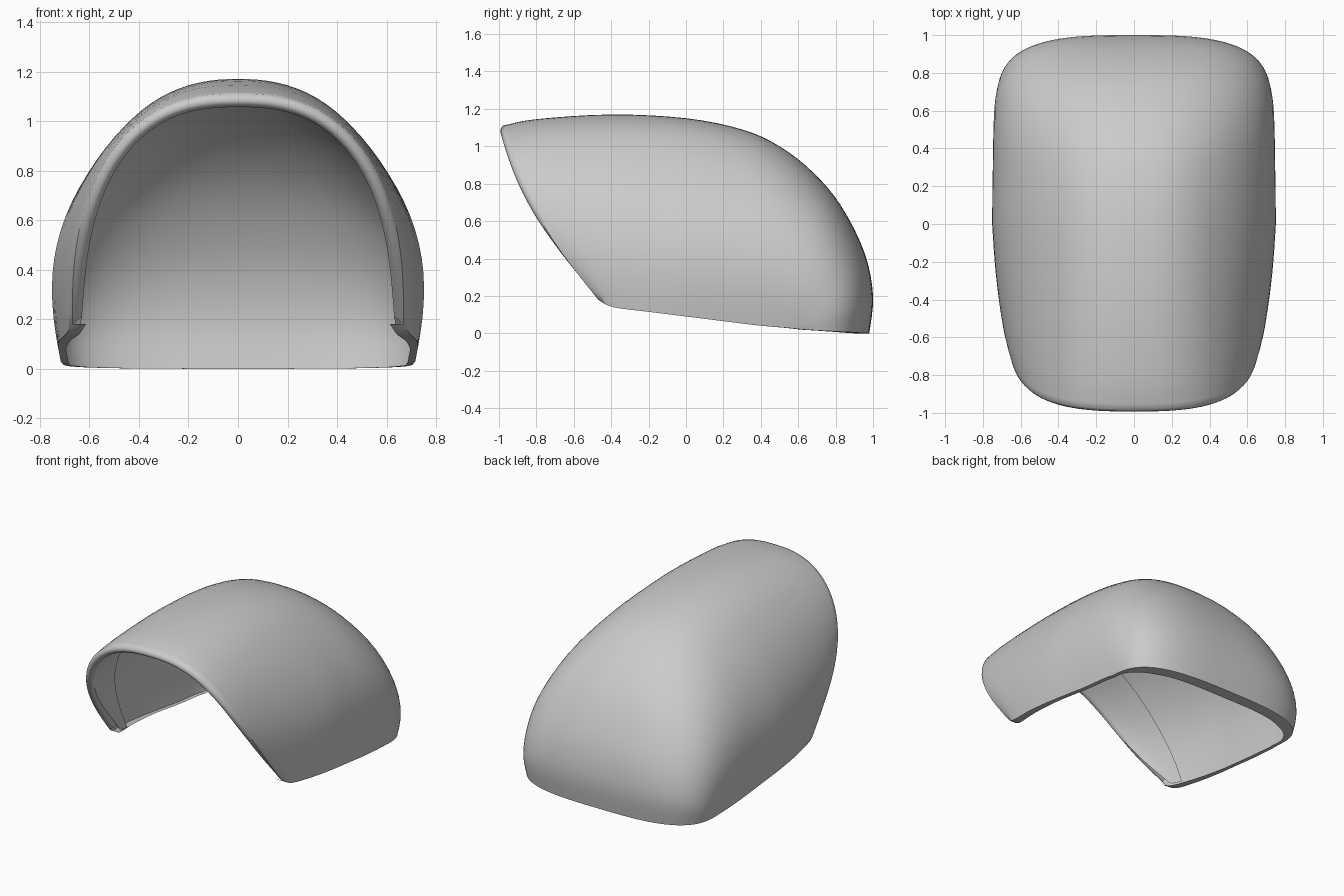
import bpy, bmesh, math
from mathutils import Vector

if "Cube" in bpy.data.objects:
    bpy.data.objects.remove(bpy.data.objects["Cube"])

# Arch stations fanned from the front opening to the back bottom edge:
# (side y, side z, half width, crown y, crown z, squareness)
STATIONS = [
    (-0.47, 0.18, 0.665, -0.98, 1.11, 2.5),
    (-0.39, 0.14, 0.685, -0.80, 1.145, 2.4),
    (-0.20, 0.115, 0.705, -0.40, 1.17, 2.3),
    (0.00, 0.09, 0.71, 0.00, 1.15, 2.3),
    (0.20, 0.065, 0.71, 0.30, 1.09, 2.35),
    (0.36, 0.045, 0.71, 0.50, 1.00, 2.45),
    (0.47, 0.035, 0.71, 0.68, 0.86, 2.55),
    (0.53, 0.03, 0.71, 0.83, 0.68, 2.7),
    (0.57, 0.026, 0.708, 0.955, 0.43, 2.9),
    (0.60, 0.023, 0.706, 1.00, 0.20, 3.1),
    (0.62, 0.02, 0.703, 0.98, 0.0, 3.1),
]
STEPS, ACROSS = 4, 56
LIP_ROWS = 6            # how far the folded front lip runs back inside


def spline(a, b, c, d, t):
    return 0.5 * (2 * b + (c - a) * t + (2 * a - 5 * b + 4 * c - d) * t * t
                  + (3 * b - a - 3 * c + d) * t ** 3)


def station(v):
    i = min(int(v), len(STATIONS) - 2)
    rows = [STATIONS[min(max(i + k, 0), len(STATIONS) - 1)] for k in (-1, 0, 1, 2)]
    return [spline(*col, v - i) for col in zip(*rows)]


def arch(v):
    yb, zb, w, yt, zt, p = station(v)
    front = max(0, 1 - v / 3)               # front edge bows forward, swells less
    pts = []
    for j in range(ACROSS + 1):
        a = math.pi * j / ACROSS
        c, s = math.cos(a), max(0, math.sin(a))
        r = (abs(c) ** p + s ** p) ** (-1 / p)
        s *= r
        z = zb + (zt - zb) * s
        swell = 1 + 0.085 * (1 - 0.9 * front) * math.sin(math.pi * min(max(z, 0), 1))
        y = yb + (yt - yb) * s - 0.075 * front * math.sin(math.pi * min(s, 1))
        pts.append((w * c * r * swell, y, z))
    return pts


# Hood surface
bm = bmesh.new()
n = (len(STATIONS) - 1) * STEPS
grid = [[bm.verts.new(p) for p in arch(i / STEPS)] for i in range(n + 1)]


def skin(rows):
    for r0, r1 in zip(rows, rows[1:]):
        for j in range(len(r0) - 1):
            bm.faces.new((r0[j], r0[j + 1], r1[j + 1], r1[j]))


skin(grid)
bm.normal_update()
if grid[n // 3][ACROSS // 2].normal.z < 0:
    bmesh.ops.reverse_faces(bm, faces=bm.faces[:])
    bm.normal_update()
normals = [[v.normal.copy() for v in row] for row in grid]

# Rounded front edge folding back into an inner lip
nose = []
for k in (0.25, 0.5, 0.75):
    push = 0.02 * math.sin(math.pi * k)
    nose.append([bm.verts.new(a.co - m * 0.055 * k + (a.co - b.co).normalized() * push)
                 for a, b, m in zip(grid[0], grid[1], normals[0])])
lip = [[bm.verts.new(v.co - m * 0.055) for v, m in zip(grid[i], normals[i])]
       for i in range(LIP_ROWS + 1)]
skin([grid[0]] + nose + lip)

# Flat flange turned inward along the bottom edge, deeper at the back
edge = [row[0] for row in grid] + grid[n][1:] + [row[-1] for row in grid[-2::-1]]
turned = []
for v in edge:
    back = min(max((v.co.y - 0.7) / 0.2, 0), 1)
    front = min(max((0.1 - v.co.y) / 0.5, 0), 1)
    inward = Vector((-v.co.x, -max(0, v.co.y - 0.4) * 1.5, 0)).normalized()
    turned.append(bm.verts.new(v.co + inward * (0.03 + 0.055 * back + 0.025 * front)))
skin([edge, turned])
bmesh.ops.recalc_face_normals(bm, faces=bm.faces[:])

mesh = bpy.data.meshes.new("hood_shell")
bm.to_mesh(mesh)
bm.free()
hood = bpy.data.objects.new("hood_shell", mesh)
bpy.context.collection.objects.link(hood)
bpy.context.view_layer.objects.active = hood
hood.select_set(True)
bpy.ops.object.shade_smooth_by_angle(angle=math.radians(50))
